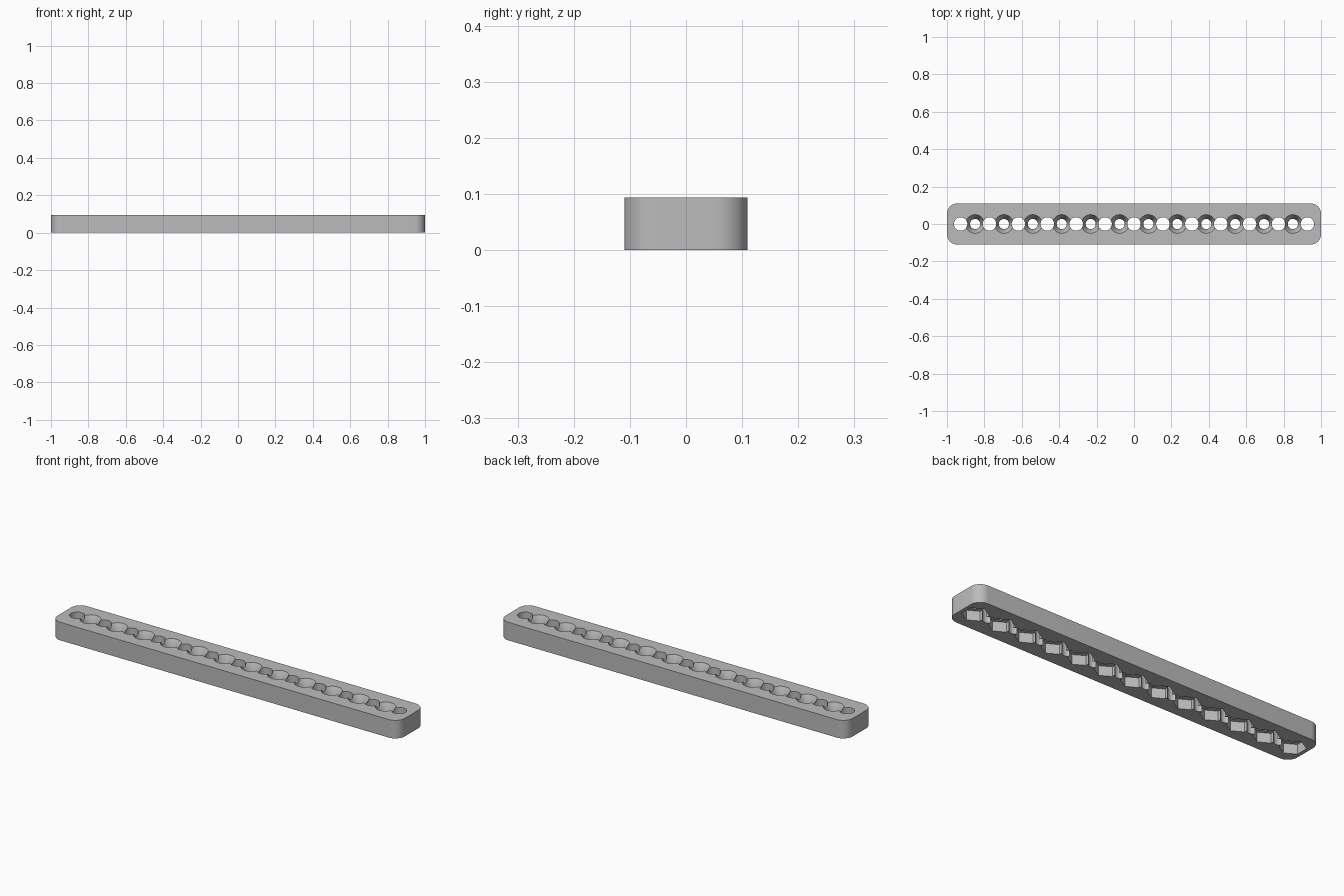
import bpy, bmesh, math
from mathutils import Matrix

LENGTH, WIDTH, HEIGHT = 2.0, 0.22, 0.094
CORNER = 0.055
PITCH = 0.1545
BOLT_R, NUT_R, NUT_DEPTH = 0.036, 0.063, 0.05
SCREW_R, HEAD_R, HEAD_DEPTH = 0.027, 0.05, 0.04
OVER = 0.02

if "Cube" in bpy.data.objects:
    bpy.data.objects.remove(bpy.data.objects["Cube"], do_unlink=True)

grey = bpy.data.materials.new("plain grey")
grey.use_nodes = True
grey.diffuse_color = (0.5, 0.5, 0.5, 1)
grey.node_tree.nodes["Principled BSDF"].inputs["Base Color"].default_value = (0.5, 0.5, 0.5, 1)


def make_object(name, bm):
    bmesh.ops.recalc_face_normals(bm, faces=bm.faces)
    mesh = bpy.data.meshes.new(name)
    bm.to_mesh(mesh)
    bm.free()
    mesh.materials.append(grey)
    obj = bpy.data.objects.new(name, mesh)
    bpy.context.collection.objects.link(obj)
    return obj


def turned_cutter(name, positions, profile, sides, turn=0.0):
    """Closed solids of revolution from (radius, z) profiles, one per x position."""
    bm = bmesh.new()
    for x in positions:
        rings = []
        for r, z in profile:
            angles = [turn + 2 * math.pi * i / sides for i in range(sides)]
            rings.append([bm.verts.new((x + r * math.cos(a), r * math.sin(a), z)) for a in angles])
        for low, high in zip(rings, rings[1:]):
            for i in range(sides):
                j = (i + 1) % sides
                bm.faces.new((low[i], low[j], high[j], high[i]))
        bm.faces.new(rings[0][::-1])
        bm.faces.new(rings[-1])
    cutter = make_object(name, bm)
    cutter.hide_render = True
    return cutter


# Bar with rounded vertical corners
bm = bmesh.new()
bmesh.ops.create_cube(bm, size=1, matrix=Matrix.Translation((0, 0, HEIGHT / 2))
                      @ Matrix.Diagonal((LENGTH, WIDTH, HEIGHT, 1)))
upright = [e for e in bm.edges if abs(e.verts[0].co.z - e.verts[1].co.z) > HEIGHT / 2]
bmesh.ops.bevel(bm, geom=upright, offset=CORNER, segments=10, profile=0.5, affect='EDGES')
bar = make_object("mounting_bar", bm)

# Bolt holes, nut pockets below them, and countersunk screw holes between them
bolts = [(i - 6) * PITCH for i in range(13)]
screws = [(i - 5.5) * PITCH for i in range(12)]
slope = (HEAD_R - SCREW_R) / HEAD_DEPTH
cutters = [
    turned_cutter("bolt_hole_cutter", bolts, [(BOLT_R, -OVER), (BOLT_R, HEIGHT + OVER)], 40),
    turned_cutter("nut_pocket_cutter", bolts, [(NUT_R, -OVER), (NUT_R, NUT_DEPTH)], 6, math.pi / 6),
    turned_cutter("screw_hole_cutter", screws,
                  [(SCREW_R, -OVER), (SCREW_R, HEIGHT - HEAD_DEPTH),
                   (HEAD_R + slope * OVER, HEIGHT + OVER)], 40),
]
for cutter in cutters:
    cut = bar.modifiers.new(cutter.name, 'BOOLEAN')
    cut.operation = 'DIFFERENCE'
    cut.solver = 'EXACT'
    cut.object = cutter

# Bake the cuts and drop the cutters
bpy.context.view_layer.update()
evaluated = bar.evaluated_get(bpy.context.evaluated_depsgraph_get())
baked = bpy.data.meshes.new_from_object(evaluated)
bar.modifiers.clear()
bar.data = baked
for cutter in cutters:
    bpy.data.objects.remove(cutter, do_unlink=True)
baked.materials.clear()
baked.materials.append(grey)
for face in baked.polygons:
    face.material_index = 0

bpy.ops.object.select_all(action='DESELECT')
bar.select_set(True)
bpy.context.view_layer.objects.active = bar
bpy.ops.object.shade_smooth_by_angle(angle=math.radians(30))
